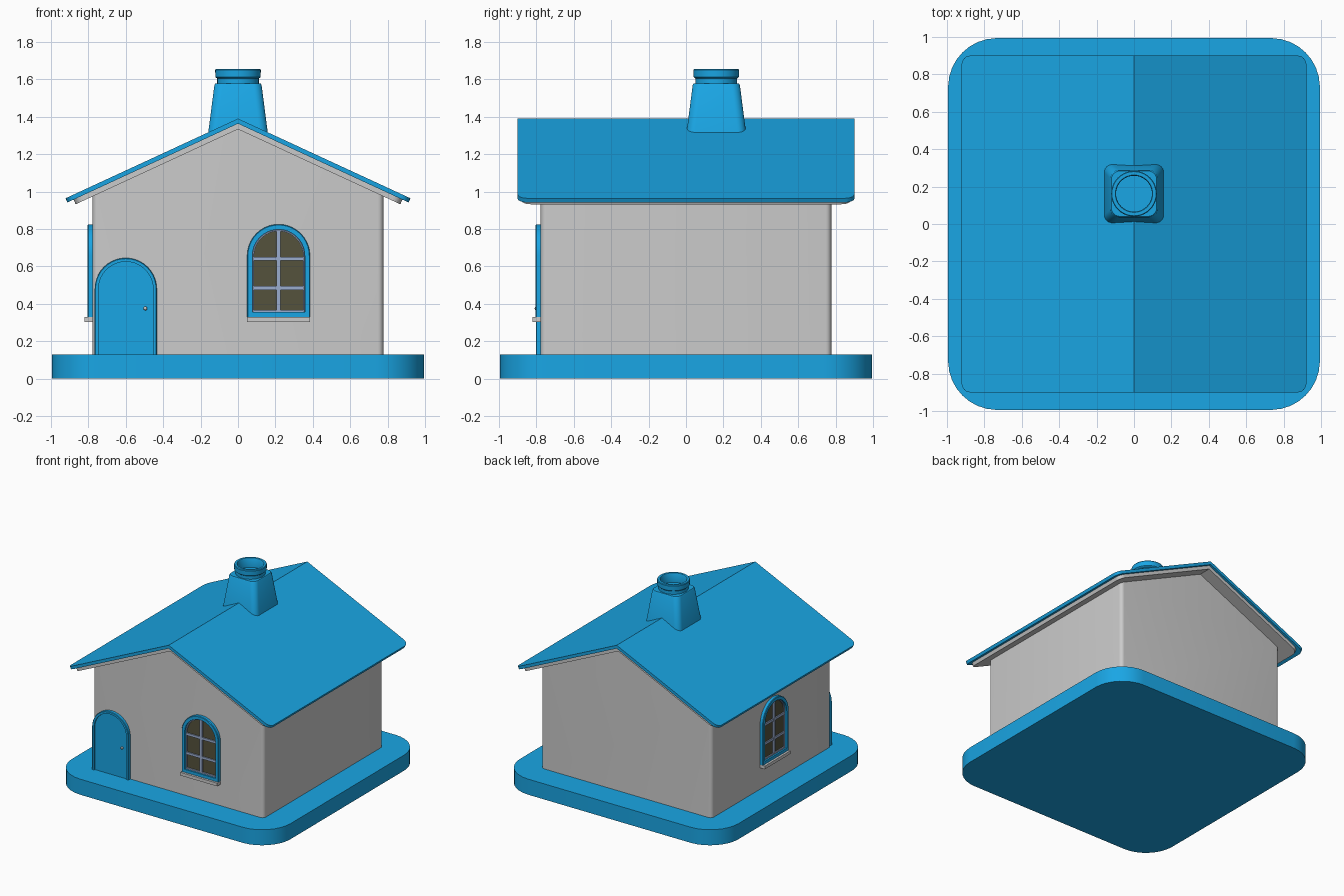
import bpy, bmesh, math
from mathutils import Matrix

if "Cube" in bpy.data.objects:
    bpy.data.objects.remove(bpy.data.objects["Cube"])

WALL = 0.777      # half width of the house body
SLOPE = 0.462     # roof fall per unit of x


def material(name, rgb):
    m = bpy.data.materials.new(name)
    m.diffuse_color = (*rgb, 1)
    m.use_nodes = True
    m.node_tree.nodes["Principled BSDF"].inputs["Base Color"].default_value = m.diffuse_color
    return m


BLUE = material("blue", (0.01, 0.38, 0.78))
BAR = material("pale_blue", (0.33, 0.42, 0.62))
GLASS = material("olive_glass", (0.09, 0.085, 0.045))


def finish(name, bm, mat=None, matrix=None):
    bmesh.ops.recalc_face_normals(bm, faces=bm.faces)
    if matrix:
        bm.transform(matrix)
    me = bpy.data.meshes.new(name)
    bm.to_mesh(me)
    bm.free()
    ob = bpy.data.objects.new(name, me)
    bpy.context.collection.objects.link(ob)
    if mat:
        me.materials.append(mat)
    bpy.ops.object.select_all(action='DESELECT')
    ob.select_set(True)
    bpy.context.view_layer.objects.active = ob
    bpy.ops.object.shade_smooth_by_angle(angle=math.radians(35))
    return ob


def loft(rings, cap=True, closed=True):
    """Skin between successive rings of 3D points."""
    bm = bmesh.new()
    rows = [[bm.verts.new(p) for p in r] for r in rings]
    n = len(rows[0])
    for a, b in zip(rows, rows[1:]):
        for i in range(n if closed else n - 1):
            j = (i + 1) % n
            bm.faces.new((a[i], a[j], b[j], b[i]))
    if cap:
        bm.faces.new(rows[0])
        bm.faces.new(rows[-1])
    return bm


def rounded_square(h, r, z, cy=0.0, bow=0.0, seg=8):
    pts = []
    for q in range(4):
        a0 = q * math.pi / 2
        sx = 1 if q in (0, 3) else -1
        sy = 1 if q < 2 else -1
        for k in range(seg + 1):
            a = a0 + k / seg * math.pi / 2
            x, y = sx * (h - r) + r * math.cos(a), sy * (h - r) + r * math.sin(a)
            pts.append((x * (1 - bow * y * y), cy + y * (1 - bow * x * x), z))
    return pts


def circle(r, z, cy, n=40):
    return [(r * math.cos(2 * math.pi * i / n), cy + r * math.sin(2 * math.pi * i / n), z)
            for i in range(n)]


def arch(w, bottom, top, depth, seg=20):
    """Round-headed outline on the front wall, standing out by depth."""
    pts = [(w, bottom)]
    pts += [(w * math.cos(math.pi * k / seg), top - w + w * math.sin(math.pi * k / seg))
            for k in range(seg + 1)]
    pts.append((-w, bottom))
    return [(x, -WALL - depth, z) for x, z in pts]


def arch_panel(name, w, bottom, top, depth, mat, matrix):
    finish(name, loft([arch(w, bottom, top, -0.01), arch(w, bottom, top, depth)]), mat, matrix)


def arch_frame(name, outer, inner, depth, mat, matrix, closed=True):
    rings = [arch(*outer, -0.01), arch(*outer, depth - 0.004),
             arch(outer[0] - 0.004, outer[1], outer[2] - 0.004, depth),
             arch(*inner, depth), arch(*inner, -0.01)]
    finish(name, loft(rings, cap=False, closed=closed), mat, matrix)


def wall_box(name, x, z, depth, mat, matrix):
    bm = bmesh.new()
    bmesh.ops.create_cube(bm, size=1)
    size = (x[1] - x[0], depth + 0.01, z[1] - z[0])
    bm.transform(Matrix.Translation((sum(x) / 2, -WALL + 0.005 - depth / 2, sum(z) / 2))
                 @ Matrix.Diagonal((*size, 1)))
    finish(name, bm, mat, matrix)


def roof_slab(name, x, y, ridge, t, mat=None):
    """Folded slab with eave ends square to the slope and rounded corners."""
    end = ridge - SLOPE * x
    dx = t * SLOPE / (1 + SLOPE ** 2)
    xi = x - dx
    low = ridge - t - SLOPE * xi
    prof = [(0, ridge), (x, end), (xi, low), (0, ridge - t), (-xi, low), (-x, end)]
    bm = loft([[(px, s * y, pz) for px, pz in prof] for s in (-1, 1)])
    corners = [e for e in bm.edges if abs(e.verts[0].co.y - e.verts[1].co.y) < 1e-4
               and all(abs(v.co.x) > xi - 0.01 for v in e.verts)
               and e.calc_length() < 0.1]
    bmesh.ops.bevel(bm, geom=corners, offset=0.05, segments=6, profile=0.5, affect='EDGES')
    return finish(name, bm, mat)


# Base slab with soft, slightly bowed sides
finish("base", loft([rounded_square(1, 0.25, z, bow=0.012) for z in (0, 0.128)]), BLUE)

# House body: pentagon gable, rounded upright corners
gable = [(-WALL, 0.12), (WALL, 0.12), (WALL, 1.345 - SLOPE * WALL), (0, 1.345),
         (-WALL, 1.345 - SLOPE * WALL)]
body = loft([[(x, s * WALL, z) for x, z in gable] for s in (-1, 1)])
upright = [e for e in body.edges
           if all(abs(v.co.x) > 0.7 for v in e.verts)
           and abs(e.verts[0].co.z - e.verts[1].co.z) > 0.5]
bmesh.ops.bevel(body, geom=upright, offset=0.03, segments=5, profile=0.5, affect='EDGES')
finish("house_body", body)

# Roof covering and the grey lining below it
roof_slab("roof", 0.922, 0.9, 1.39, 0.027, BLUE)
roof_slab("roof_lining", 0.88, 0.88, 1.365, 0.032)

# Chimney stack and hollow round pot
CY = 0.162
stack = [(0.165, 0.045, 1.27), (0.126, 0.045, 1.57), (0.121, 0.045, 1.578)]
finish("chimney_stack", loft([rounded_square(h, r, z, CY) for h, r, z in stack]), BLUE)
pot = [(0.111, 1.56), (0.111, 1.604), (0.121, 1.612), (0.122, 1.65), (0.118, 1.656),
       (0.1, 1.656), (0.096, 1.65), (0.096, 1.58)]
finish("chimney_pot", loft([circle(r, z, CY) for r, z in pot]), BLUE)

# Door
at_door = Matrix.Translation((-0.6, 0, 0))
arch_frame("door_frame", (0.166, 0.12, 0.645), (0.146, 0.12, 0.625), 0.026, BLUE, at_door, False)
arch_panel("door", 0.147, 0.12, 0.626, 0.015, BLUE, at_door)
knob = bmesh.new()
bmesh.ops.create_uvsphere(knob, u_segments=16, v_segments=8, radius=0.01)
finish("door_knob", knob, None, Matrix.Translation((-0.495, -WALL - 0.022, 0.375)))

# Matching windows on the front and left walls
places = {"front": Matrix.Translation((0.217, 0, 0)),
          "left": Matrix.Rotation(-math.pi / 2, 4, 'Z') @ Matrix.Translation((0.02, 0, 0))}
for side, mx in places.items():
    arch_frame(side + "_window_frame", (0.168, 0.33, 0.825), (0.14, 0.355, 0.797), 0.027, BLUE, mx)
    arch_frame(side + "_window_liner", (0.141, 0.35, 0.798), (0.131, 0.366, 0.788), 0.014, BAR, mx)
    arch_panel(side + "_window_glass", 0.14, 0.35, 0.797, 0.004, GLASS, mx)
    wall_box(side + "_window_upright_bar", (-0.011, 0.011), (0.355, 0.793), 0.015, BAR, mx)
    for i, z in enumerate((0.484, 0.641)):
        wall_box(f"{side}_window_cross_bar_{i + 1}", (-0.136, 0.136), (z - 0.01, z + 0.01),
                 0.013, BAR, mx)
    wall_box(side + "_window_sill", (-0.168, 0.168), (0.303, 0.329), 0.043, None, mx)
